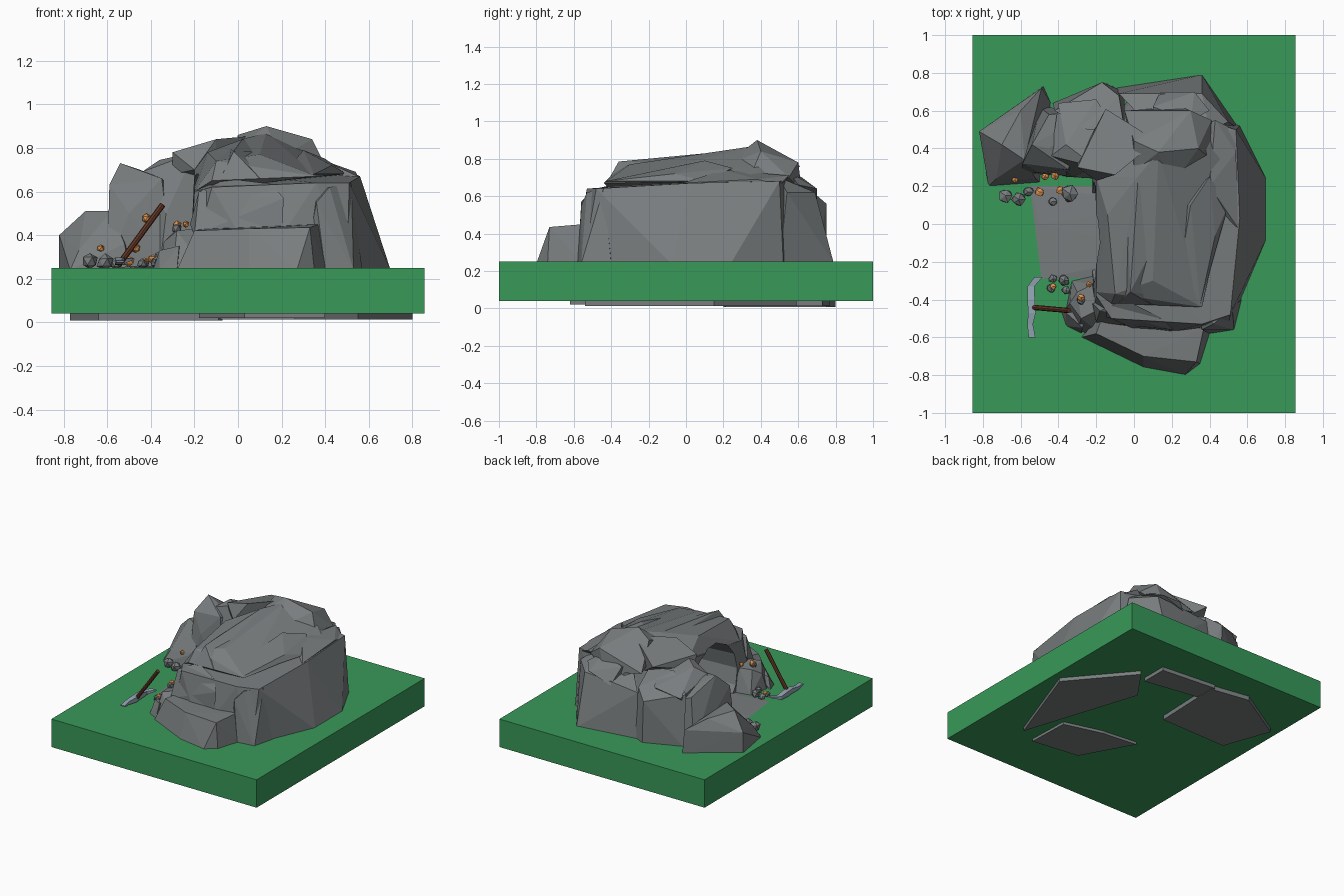
import bpy, bmesh, math, random
from mathutils import Vector, Matrix
random.seed(4)


def material(name, col):
    m = bpy.data.materials.new(name)
    m.diffuse_color = (*col, 1)
    return m


GREEN = material("grass", (0.04, 0.32, 0.1))
ROCK = material("rock", (0.19, 0.205, 0.21))
ORE = material("copper ore", (0.75, 0.3, 0.08))
WOOD = material("wood", (0.13, 0.04, 0.02))
STEEL = material("steel", (0.3, 0.38, 0.46))
DARK = material("darkness", (0.004, 0.004, 0.004))


def finish(bm, name, mat):
    bmesh.ops.recalc_face_normals(bm, faces=bm.faces)
    me = bpy.data.meshes.new(name)
    bm.to_mesh(me)
    bm.free()
    ob = bpy.data.objects.new(name, me)
    bpy.context.collection.objects.link(ob)
    me.materials.append(mat)
    return ob


def hull(name, pts, mat=ROCK):
    bm = bmesh.new()
    for p in pts:
        bm.verts.new(p)
    r = bmesh.ops.convex_hull(bm, input=bm.verts)
    junk = {g for g in r["geom_interior"] + r["geom_unused"] if isinstance(g, bmesh.types.BMVert)}
    bmesh.ops.delete(bm, geom=list(junk), context='VERTS')
    return finish(bm, name, mat)


def prism(name, outline, z0, z1, mat=ROCK):
    return hull(name, [(x, y, z) for x, y in outline for z in (z0, z1)], mat)


def pebble(name, loc, r, mat):
    bm = bmesh.new()
    bmesh.ops.create_icosphere(bm, subdivisions=1, radius=r)
    for v in bm.verts:
        v.co = Vector(loc) + v.co * random.uniform(0.8, 1.1)
    return finish(bm, name, mat)


# Grass base
prism("grass_base", [(-.855, -1), (.855, -1), (.855, 1), (-.855, 1)], .04, .25, GREEN)

# Rock footings showing under the base
prism("footing_right", [(.8, .15), (.43, .59), (.26, .35), (.55, -.54)], .012, .1)
prism("footing_front", [(.4, -.62), (.39, -.3), (.1, -.22), (-.18, -.19), (.03, -.57)], .02, .1)
prism("footing_left", [(-.09, .21), (-.07, .75), (-.37, .8), (-.77, .56), (-.64, .2)], .008, .1)
prism("footing_back", [(.35, .53), (.35, .73), (-.09, .77), (-.14, .61)], .012, .1)

# Main boulder, hollowed below by the mine tunnel
body = hull("main_boulder", [
    (.70, .24, .24), (.70, -.08, .24), (.53, -.46, .24), (.50, -.55, .24), (.1, -.6, .24),
    (-.22, -.47, .24), (-.22, .4, .24), (0, .7, .24), (.56, .52, .24),
    (.54, .5, .68), (.56, .03, .67), (.51, -.48, .64), (.36, -.53, .64), (-.12, -.5, .62),
    (-.2, -.38, .60), (-.2, .3, .7), (.1, .6, .68)])
cap = hull("summit", [
    (-.2, -.36, .6), (-.12, -.42, .65), (.36, -.44, .67), (.43, -.1, .68), (.52, .3, .68),
    (-.1, -.37, .74), (.1, -.3, .77), (-.14, .05, .78), (.02, .25, .84), (.13, .38, .87),
    (.34, .42, .78), (.35, .55, .7), (0, .55, .74), (-.2, .25, .70)])

# Tunnel cutter, running along x from the left side
bm = bmesh.new()
bmesh.ops.create_cone(bm, cap_ends=True, segments=14, radius1=.24, radius2=.29, depth=.75,
                      matrix=Matrix.Translation((-.16, -.04, .42)) @ Matrix.Rotation(-math.pi / 2, 4, 'Y'))
cutter = finish(bm, "tunnel_cutter", ROCK)
cutter.hide_render = True
cutter.hide_viewport = True
for ob in (body, cap):
    mod = ob.modifiers.new("tunnel", 'BOOLEAN')
    mod.operation = 'DIFFERENCE'
    mod.object = cutter
    mod.solver = 'EXACT'

# Tunnel floor and dark end
hull("tunnel_floor", [(-.55, .2, .25), (-.49, -.29, .25), (.2, .2, .25), (.2, -.28, .25),
                      (-.5, .0, .258), (.2, .1, .265), (.2, -.15, .265)])
bm = bmesh.new()
bmesh.ops.create_circle(bm, cap_ends=True, segments=14, radius=.25,
                        matrix=Matrix.Translation((.19, -.04, .42)) @ Matrix.Rotation(-math.pi / 2, 4, 'Y'))
finish(bm, "tunnel_end", DARK)

# Crags layered over the boulder
hull("peak", [(.13, .38, .9), (.34, .40, .84), (.40, .35, .72), (.41, .55, .70), (.3, .6, .78),
              (0, .44, .86), (.0, .28, .8), (-.05, .6, .68), (.25, .62, .62), (.2, .2, .76)])
hull("roof_slab", [(-.3, .3, .78), (-.3, .33, .68), (-.15, .61, .76), (.12, .44, .86), (-.1, .26, .84),
                   (-.1, .3, .65), (-.2, .23, .70), (0, .5, .65)])
hull("crown_ridge", [(-.08, -.42, .66), (.1, -.43, .66), (-.04, .2, .8), (.02, .22, .84),
                     (.14, -.05, .78), (.1, -.38, .69), (-.02, -.36, .785), (.0, .1, .82)])
hull("right_ridge", [(.2, -.4, .66), (.35, -.43, .68), (.43, -.06, .72), (.4, .25, .75),
                     (.3, .1, .79), (.25, -.2, .73), (.5, .1, .68), (.2, .1, .66)])
hull("right_ledge", [(.38, .1, .64), (.55, -.02, .67), (.54, .38, .69), (.43, .55, .71), (.4, .2, .74),
                     (.53, .5, .66), (.3, .5, .62)])
hull("front_rock", [(-.28, -.6, .24), (.05, -.76, .24), (.27, -.8, .24), (.35, -.74, .24), (.41, -.55, .24),
                    (-.2, -.58, .42), (-.16, -.47, .43), (.33, -.73, .435), (.37, -.55, .45), (.05, -.7, .43)])
hull("front_corner_rock", [(.3, -.5, .24), (.53, -.56, .24), (.57, -.4, .24), (.36, -.56, .55), (.42, -.53, .62),
                           (.52, -.44, .64), (.34, -.4, .6), (.4, -.58, .24)])
hull("front_ledge", [(-.18, -.46, .6), (-.2, -.52, .4), (.2, -.57, .4), (.21, -.56, .57), (.15, -.5, .635),
                     (-.05, -.4, .66), (-.22, -.42, .45)])
hull("back_rock", [(-.1, .72, .24), (.36, .79, .24), (.56, .5, .24), (.35, .77, .3), (-.08, .69, .58),
                   (.36, .69, .62), (.1, .69, .6), (.5, .54, .62), (.1, .5, .68), (.4, .5, .7)])
hull("back_shard", [(.1, .62, .7), (.14, .7, .58), (.32, .7, .64), (.4, .6, .66), (.3, .55, .73), (.1, .5, .66)])

# Back-left rock wall beside the mine
hull("left_boulder", [(-.82, .49, .24), (-.82, .49, .4), (-.77, .2, .24), (-.5, .22, .24), (-.44, .64, .24),
                      (-.48, .73, .24), (-.7, .42, .51), (-.58, .34, .51), (-.49, .72, .42), (-.6, .6, .49),
                      (-.73, .24, .33), (-.52, .24, .36)])
hull("left_wall", [(-.6, .27, .24), (-.59, .32, .63), (-.54, .42, .73), (-.45, .4, .70), (-.5, .27, .5),
                   (-.3, .25, .24), (-.35, .29, .66), (-.5, .62, .24), (-.45, .58, .6), (-.2, .6, .5)])
hull("wall_crag", [(-.44, .36, .69), (-.36, .42, .745), (-.3, .36, .7), (-.2, .3, .78), (-.33, .25, .5),
                   (-.2, .24, .24), (-.36, .25, .24), (-.4, .64, .6), (-.2, .66, .64), (-.1, .5, .7)])
hull("wall_back", [(-.43, .64, .24), (-.16, .75, .24), (-.05, .7, .24), (-.42, .6, .62), (-.3, .66, .6),
                   (-.17, .75, .56), (-.08, .68, .62), (-.25, .5, .72), (-.05, .5, .7)])

# Boulders at the front of the mine mouth
hull("mouth_rock", [(-.36, -.45, .24), (-.3, -.57, .24), (-.15, -.6, .24), (-.2, -.27, .24), (-.33, -.3, .24),
                    (-.34, -.42, .37), (-.28, -.5, .42), (-.2, -.46, .43), (-.22, -.32, .42), (-.3, -.36, .41)])
hull("mouth_block", [(-.39, -.45, .24), (-.36, -.54, .24), (-.28, -.58, .24), (-.36, -.47, .33),
                     (-.27, -.55, .35), (-.26, -.46, .35)])

# Rubble and ore
stones = [(-.68, .15, .28, .042), (-.61, .13, .275, .04), (-.34, .16, .29, .052), (-.43, .12, .27, .026),
          (-.44, -.34, .27, .026), (-.37, -.30, .275, .034), (-.43, -.29, .27, .024), (-.36, -.35, .28, .026),
          (-.28, -.40, .43, .028), (-.56, .17, .27, .03)]
ores = [(-.63, .235, .34, .02), (-.42, .255, .475, .024), (-.47, .25, .34, .022), (-.5, .17, .28, .026),
        (-.39, .18, .29, .026), (-.28, -.39, .445, .022), (-.24, -.32, .45, .018), (-.43, -.33, .28, .02)]
for n, (x, y, z, r) in enumerate(stones):
    pebble(f"stone_{n + 1}", (x, y, z), r, ROCK)
for n, (x, y, z, r) in enumerate(ores):
    pebble(f"ore_{n + 1}", (x, y, z), r, ORE)

# Pickaxe leaning on the boulder
a, b = Vector((-.55, -.44, .26)), Vector((-.345, -.458, .54))
bm = bmesh.new()
bmesh.ops.create_cone(bm, cap_ends=True, segments=8, radius1=.014, radius2=.014, depth=(b - a).length,
                      matrix=Matrix.Translation((a + b) / 2) @ (b - a).to_track_quat('Z', 'Y').to_matrix().to_4x4())
finish(bm, "pickaxe_handle", WOOD)
bm = bmesh.new()
rings = []
for x, y, z, w, h in [(-.505, -.28, .29, .022, .005), (-.545, -.33, .278, .018, .012), (-.545, -.40, .28, .02, .018),
                      (-.54, -.47, .28, .02, .018), (-.55, -.53, .277, .015, .012), (-.54, -.60, .28, .018, .004)]:
    rings.append([bm.verts.new((x + i * w, y, z + j * h)) for i, j in ((-1, -1), (1, -1), (1, 1), (-1, 1))])
for p, q in zip(rings, rings[1:]):
    for i in range(4):
        bm.faces.new((p[i], p[(i + 1) % 4], q[(i + 1) % 4], q[i]))
bm.faces.new(rings[0])
bm.faces.new(rings[-1])
finish(bm, "pickaxe_head", STEEL)
